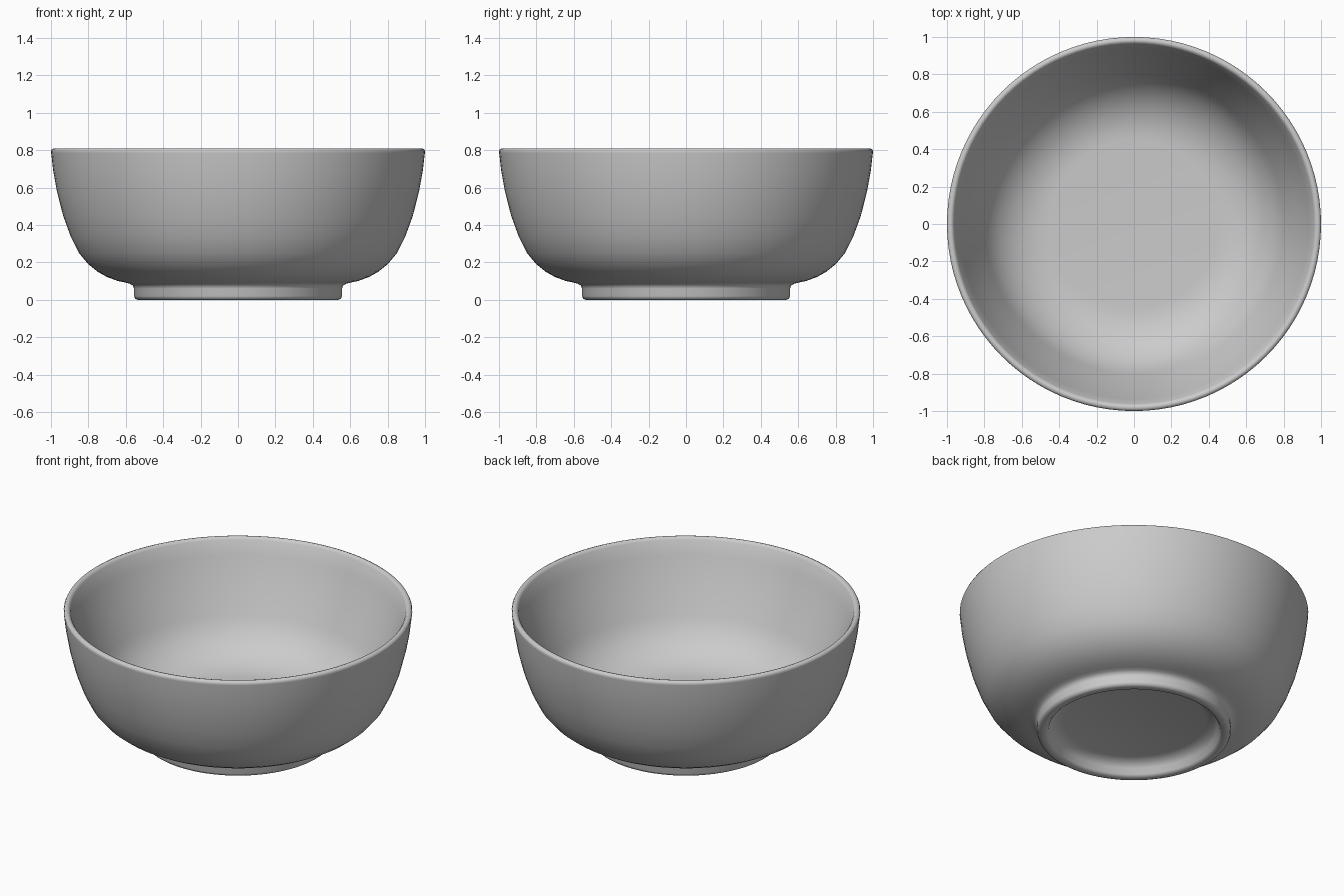
import bpy
import bmesh
import math

cube = bpy.data.objects.get("Cube")
if cube:
    bpy.data.objects.remove(cube, do_unlink=True)

# Plain grey glaze
glaze = bpy.data.materials.new("grey_glaze")
glaze.use_nodes = True
grey = (0.6, 0.6, 0.6, 1)
glaze.diffuse_color = grey
glaze.node_tree.nodes["Principled BSDF"].inputs["Base Color"].default_value = grey

# Half section as (radius, height), from underside centre to rim
underside = [(0, 0.085), (0.41, 0.083), (0.455, 0.07), (0.48, 0.045), (0.493, 0.012)]
foot_ring = [(0.505, 0), (0.535, 0), (0.55, 0.006), (0.556, 0.02), (0.556, 0.06),
             (0.562, 0.076), (0.578, 0.086), (0.6, 0.092)]
outer_wall = [(0.64, 0.1), (0.7, 0.122), (0.75, 0.15), (0.8, 0.19), (0.85, 0.25), (0.895, 0.34),
              (0.935, 0.45), (0.968, 0.58), (0.988, 0.69), (0.999, 0.785)]
rim = [(1, 0.795), (0.995, 0.805), (0.983, 0.81), (0.971, 0.807), (0.962, 0.795)]

# Inside: leaning wall, then an arc easing into the flat floor
floor_radius, floor_height, bend, lean = 0.45, 0.16, 0.38, math.radians(67)
arc = [(floor_radius + bend * math.sin(lean * i / 10),
        floor_height + bend * (1 - math.cos(lean * i / 10))) for i in range(10, -1, -1)]
inner_wall = [(0.935, 0.71), (0.87, 0.55)] + arc + [(0, floor_height)]
section = underside + foot_ring + outer_wall + rim + inner_wall

# Spin the section into the bowl
bm = bmesh.new()
verts = [bm.verts.new((r, 0, z)) for r, z in section]
edges = [bm.edges.new(pair) for pair in zip(verts, verts[1:])]
bmesh.ops.spin(bm, geom=verts + edges, cent=(0, 0, 0), axis=(0, 0, 1),
               angle=math.tau, steps=96, use_merge=True)
bmesh.ops.remove_doubles(bm, verts=bm.verts, dist=0.0005)
bmesh.ops.recalc_face_normals(bm, faces=bm.faces)
mesh = bpy.data.meshes.new("bowl")
bm.to_mesh(mesh)
bm.free()
mesh.materials.append(glaze)

bowl = bpy.data.objects.new("bowl", mesh)
bpy.context.collection.objects.link(bowl)
bpy.context.view_layer.objects.active = bowl
bowl.select_set(True)
bpy.ops.object.shade_smooth_by_angle(angle=math.radians(60))
